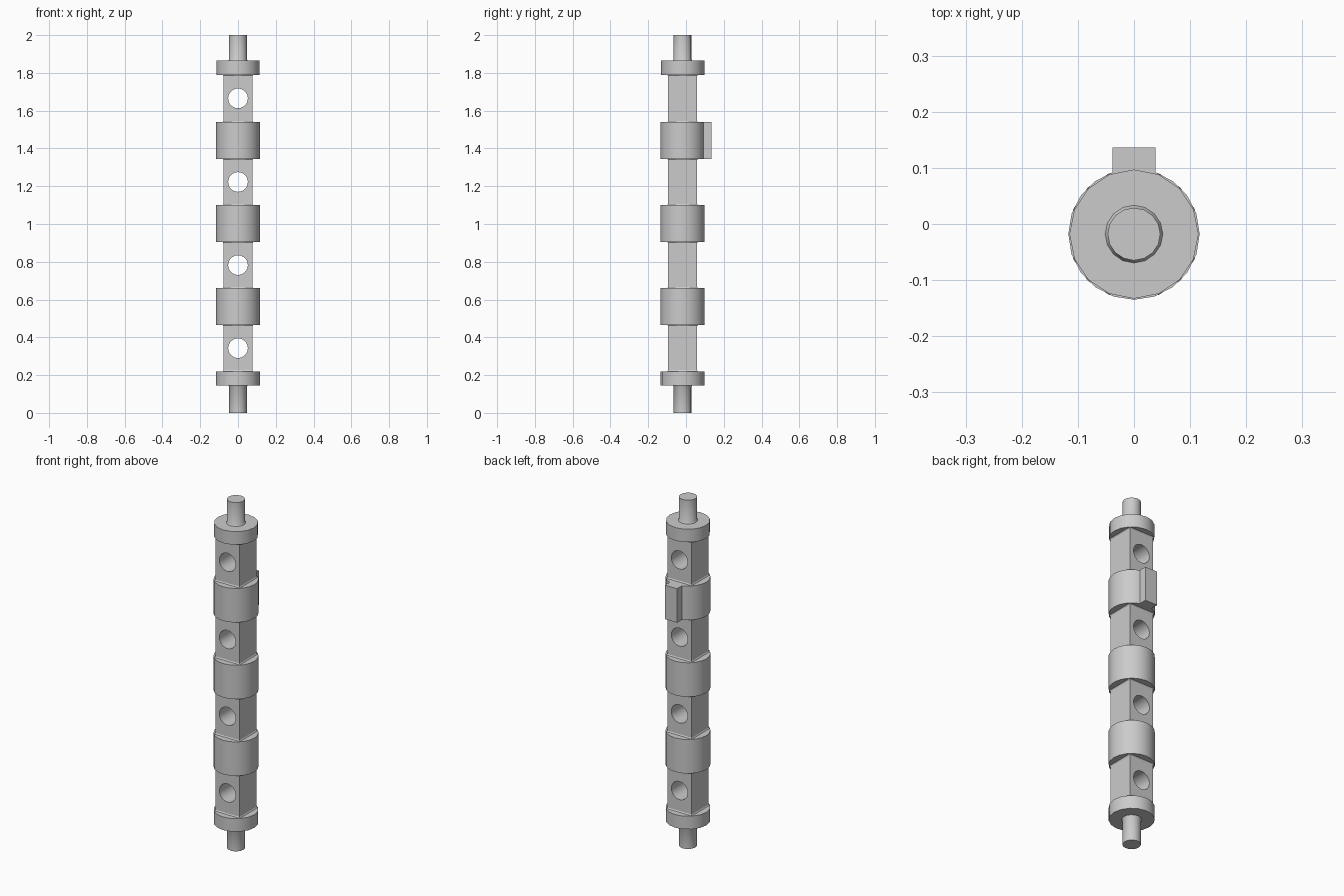
import bpy, bmesh, math
from mathutils import Matrix

cube = bpy.data.objects.get("Cube")
if cube:
    bpy.data.objects.remove(cube, do_unlink=True)

AXIS_Y = -0.018
steel = bpy.data.materials.new("steel grey")
steel.use_nodes = True
GREY = (0.6, 0.6, 0.6, 1)
steel.diffuse_color = GREY
steel.node_tree.nodes["Principled BSDF"].inputs["Base Color"].default_value = GREY


def finish(name, bm, smooth=True):
    """Turn a bmesh into a named, coloured object."""
    bmesh.ops.recalc_face_normals(bm, faces=bm.faces)
    mesh = bpy.data.meshes.new(name)
    bm.to_mesh(mesh)
    bm.free()
    mesh.materials.append(steel)
    obj = bpy.data.objects.new(name, mesh)
    bpy.context.collection.objects.link(obj)
    if smooth:
        bpy.ops.object.select_all(action="DESELECT")
        obj.select_set(True)
        bpy.context.view_layer.objects.active = obj
        bpy.ops.object.shade_smooth_by_angle(angle=math.radians(32))
    return obj


def stack(name, profile, sides, turn=0.0, smooth=True):
    """Loft regular polygons of (radius, z) up the shaft axis, with end caps."""
    bm = bmesh.new()
    rings = []
    for r, z in profile:
        angles = [turn + math.tau * i / sides for i in range(sides)]
        rings.append([bm.verts.new((r * math.cos(a), AXIS_Y + r * math.sin(a), z)) for a in angles])
    for low, high in zip(rings, rings[1:]):
        for i in range(sides):
            j = (i + 1) % sides
            bm.faces.new((low[i], low[j], high[j], high[i]))
    bm.faces.new(rings[0])
    bm.faces.new(rings[-1])
    return finish(name, bm, smooth)


# End pins with a small fillet where they meet the collars
stack("bottom_pin", [(0.047, 0), (0.047, 0.138), (0.052, 0.146)], 16)
stack("top_pin", [(0.052, 1.864), (0.047, 1.872), (0.047, 2)], 16)

# End collars
stack("bottom_collar", [(0.117, 0.145), (0.117, 0.22)], 16)
stack("top_collar", [(0.115, 1.79), (0.115, 1.865)], 16)

# Round bands between the square sections
bands = [(0.465, 0.66), (0.905, 1.10), (1.345, 1.54)]
for i, (low, high) in enumerate(bands):
    stack(f"band_{i + 1}", [(0.117, low), (0.117, high)], 20)

# Square sections, flared slightly at the ends and drilled front to back
edges = [0.22] + [z for band in bands for z in band] + [1.79]
SQ = 0.077 * math.sqrt(2)
FLARE = 0.081 * math.sqrt(2)
for i in range(4):
    low, high = edges[2 * i], edges[2 * i + 1]
    section = stack(
        f"square_section_{i + 1}",
        [(FLARE, low), (SQ, low + 0.006), (SQ, high - 0.006), (FLARE, high)],
        4, math.pi / 4, smooth=False)

    bm = bmesh.new()
    place = Matrix.Translation((0, AXIS_Y, (low + high) / 2)) @ Matrix.Rotation(math.pi / 2, 4, "X")
    bmesh.ops.create_cone(bm, cap_ends=True, segments=32, radius1=0.052,
                          radius2=0.052, depth=0.4, matrix=place)
    cutter = finish(f"hole_cutter_{i + 1}", bm, smooth=False)
    cutter.hide_render = True
    cutter.hide_viewport = True

    drill = section.modifiers.new("hole", "BOOLEAN")
    drill.operation = "DIFFERENCE"
    drill.solver = "EXACT"
    drill.object = cutter
    # Bake the cut so the cutter can go
    bpy.context.view_layer.update()
    graph = bpy.context.evaluated_depsgraph_get()
    drilled = bpy.data.meshes.new_from_object(section.evaluated_get(graph))
    section.modifiers.clear()
    section.data = drilled
    bpy.data.objects.remove(cutter, do_unlink=True)
    bpy.ops.object.select_all(action="DESELECT")
    section.select_set(True)
    bpy.context.view_layer.objects.active = section
    bpy.ops.object.shade_smooth_by_angle(angle=math.radians(32))

# Key on the back of the upper band
bm = bmesh.new()
low, high = bands[2]
place = Matrix.Translation((0, 0.106, (low + high) / 2)) @ Matrix.Diagonal((0.077, 0.06, high - low, 1))
bmesh.ops.create_cube(bm, size=1, matrix=place)
finish("key", bm, smooth=False)
